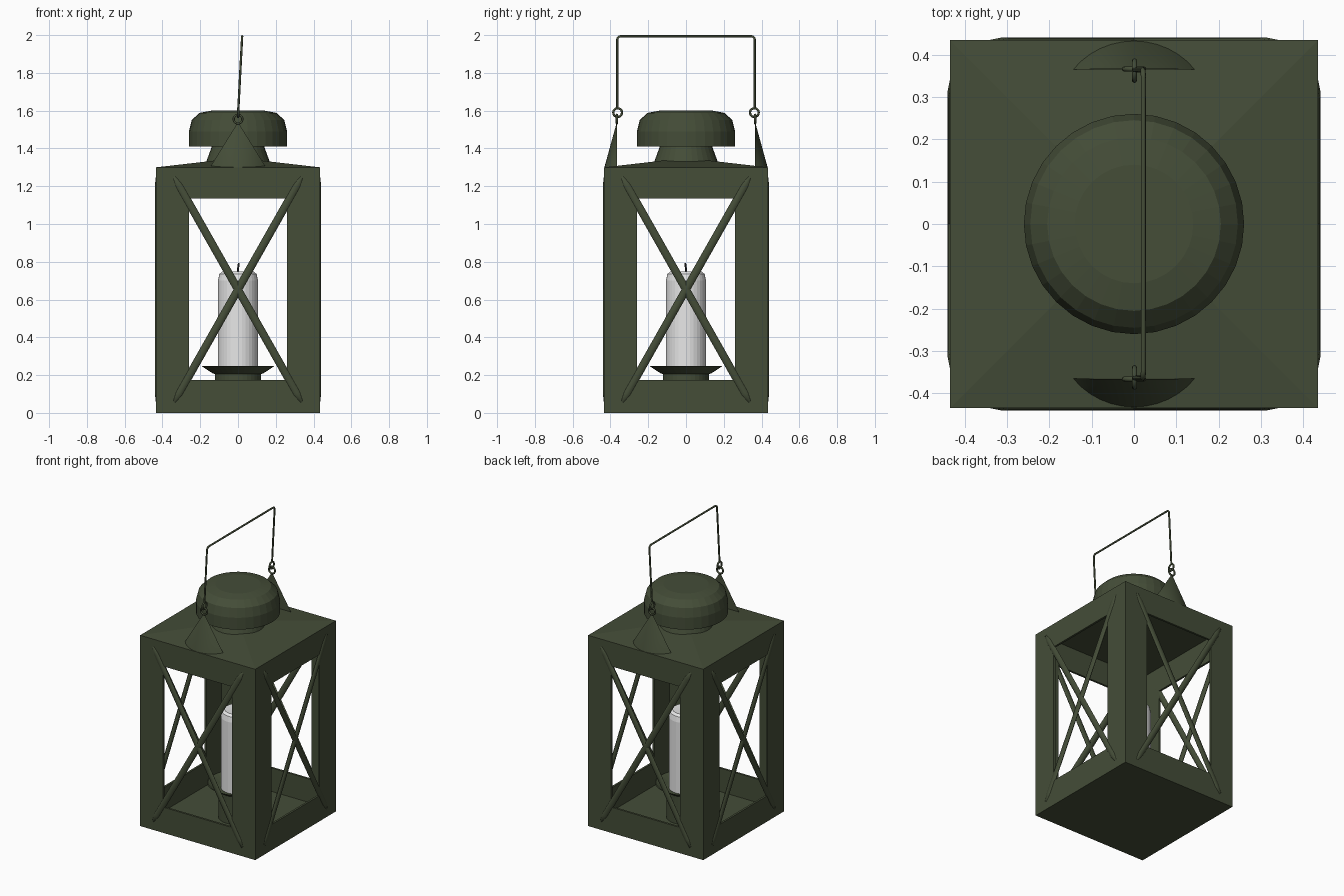
import bpy, bmesh, math
from mathutils import Matrix, Vector

if "Cube" in bpy.data.objects:
    bpy.data.objects.remove(bpy.data.objects["Cube"])


def material(name, rgb):
    m = bpy.data.materials.new(name)
    m.diffuse_color = (*rgb, 1)
    m.use_nodes = True
    m.node_tree.nodes["Principled BSDF"].inputs["Base Color"].default_value = m.diffuse_color
    return m


GREEN = material("dark green metal", (0.058, 0.074, 0.039))
WAX = material("white wax", (0.8, 0.8, 0.8))
BLACK = material("burnt wick", (0.02, 0.02, 0.02))


def finish(name, bm, mat, smooth=None):
    bmesh.ops.remove_doubles(bm, verts=bm.verts, dist=1e-5)
    bmesh.ops.recalc_face_normals(bm, faces=bm.faces)
    me = bpy.data.meshes.new(name)
    bm.to_mesh(me)
    bm.free()
    me.materials.append(mat)
    ob = bpy.data.objects.new(name, me)
    bpy.context.collection.objects.link(ob)
    if smooth:
        bpy.ops.object.select_all(action='DESELECT')
        ob.select_set(True)
        bpy.context.view_layer.objects.active = ob
        bpy.ops.object.shade_smooth_by_angle(angle=math.radians(smooth))
    return ob


def spin(bm, profile, segs, mtx=Matrix()):
    """Revolve (radius, height) points about the local z axis."""
    rings = []
    for r, z in profile:
        n = segs if r > 0 else 1
        rings.append([bm.verts.new(mtx @ Vector((r * math.cos(math.tau * i / segs),
                                                 r * math.sin(math.tau * i / segs), z)))
                      for i in range(n)])
    for a, b in zip(rings, rings[1:]):
        for i in range(segs):
            q = [a[i % len(a)], a[(i + 1) % len(a)], b[(i + 1) % len(b)], b[i % len(b)]]
            bm.faces.new(list(dict.fromkeys(q)))


def lathe(name, profile, mat, segs=32, smooth=None):
    bm = bmesh.new()
    spin(bm, profile, segs)
    return finish(name, bm, mat, smooth)


def wire(name, pts, radius, mat, cyclic=False):
    cu = bpy.data.curves.new(name, 'CURVE')
    cu.dimensions = '3D'
    cu.bevel_depth = radius
    cu.bevel_resolution = 2
    cu.use_fill_caps = True
    sp = cu.splines.new('POLY')
    sp.points.add(len(pts) - 1)
    for p, co in zip(sp.points, pts):
        p.co = (*co, 1)
    sp.use_cyclic_u = cyclic
    cu.materials.append(mat)
    ob = bpy.data.objects.new(name, cu)
    bpy.context.collection.objects.link(ob)
    bpy.ops.object.select_all(action='DESELECT')
    ob.select_set(True)
    bpy.context.view_layer.objects.active = ob
    bpy.ops.object.convert(target='MESH')


H, T = 0.434, 0.014          # half width and sheet thickness
TOP = 1.30

# Four walls, each a sheet with a window, mitred at the corners
bm = bmesh.new()
for k in range(4):
    rot = Matrix.Rotation(k * math.pi / 2, 4, 'Z')

    def rect(w, z0, z1, y):
        return [bm.verts.new(rot @ Vector(p)) for p in
                ((-w, y, z0), (w, y, z0), (w, y, z1), (-w, y, z1))]
    loops = [rect(H, 0, TOP, -H), rect(0.26, 0.175, 1.135, -H),
             rect(0.26, 0.175, 1.135, -H + T), rect(H - T, 0, TOP, -H + T)]
    for a, b in zip(loops, loops[1:]):
        for i in range(4):
            j = (i + 1) % 4
            bm.faces.new((a[i], a[j], b[j], b[i]))
finish("window_walls", bm, GREEN)

# Floor plate
bm = bmesh.new()
bmesh.ops.create_cube(bm, size=1, matrix=Matrix.Translation((0, 0, 0.0075))
                      @ Matrix.Diagonal((2 * H, 2 * H, 0.015, 1)))
finish("floor", bm, GREEN)

# Shallow pyramid roof
bm = bmesh.new()
base = [bm.verts.new((x * H, y * H, TOP)) for x, y in ((-1, -1), (1, -1), (1, 1), (-1, 1))]
apex = bm.verts.new((0, 0, 1.35))
bm.faces.new(base)
for i in range(4):
    bm.faces.new((base[i], base[(i + 1) % 4], apex))
finish("roof", bm, GREEN)

# Crossed flattened rods on each side
half = math.hypot(0.34, 0.60)
rod = [(0, -half), (0.010, -half + 0.004), (0.021, -half + 0.06),
       (0.021, half - 0.06), (0.010, half - 0.004), (0, half)]
bm = bmesh.new()
for k in range(4):
    for s in (-1, 1):
        m = (Matrix.Rotation(k * math.pi / 2, 4, 'Z') @ Matrix.Translation((0, -0.430, 0.653))
             @ Matrix.Rotation(s * math.atan2(0.34, 0.60), 4, 'Y')
             @ Matrix.Diagonal((1, 0.5, 1, 1)))
        spin(bm, rod, 8, m)
finish("cross_rods", bm, GREEN, 50)

# Chimney and cap
lathe("chimney", [(0, 1.31), (0.172, 1.31), (0.168, 1.33), (0.135, 1.42), (0, 1.42)], GREEN)
lathe("chimney_cap", [(0, 1.41), (0.26, 1.41), (0.26, 1.49), (0.245, 1.55),
                      (0.205, 1.588), (0.14, 1.6), (0, 1.6)], GREEN)

# Candle holder, candle and wick
lathe("candle_holder", [(0, 0.01), (0.122, 0.01), (0.122, 0.205), (0.135, 0.21), (0.192, 0.247),
                        (0.186, 0.248), (0.128, 0.215), (0, 0.215)], GREEN)
lathe("candle", [(0, 0.21), (0.106, 0.21), (0.106, 0.70), (0.099, 0.735),
                 (0.083, 0.748), (0, 0.742)], WAX)
wire("wick", [(0, 0, 0.735), (0, 0, 0.765), (0.003, -0.003, 0.78), (0.004, -0.004, 0.793)],
     0.005, BLACK)

# Half-cone handle brackets with eyelets and handle loops
for side, s in (("front", -1), ("back", 1)):
    bm = bmesh.new()
    arc = []
    a = 2 * math.atan2(0.067, 0.148)             # half angle of the arc
    r = 0.148 / math.sin(a)
    for i in range(13):
        t = a * (i / 6 - 1)
        arc.append(bm.verts.new((r * math.sin(t), s * (0.432 - r + r * math.cos(t)), TOP)))
    tip = bm.verts.new((0, s * 0.366, 1.54))
    for p, q in zip(arc, arc[1:]):
        bm.faces.new((p, q, tip))
    bm.faces.new((arc[-1], arc[0], tip))
    bm.faces.new(arc)
    finish(side + "_bracket", bm, GREEN, 30)
    ring = [(math.cos(math.tau * i / 20) * 0.023, math.sin(math.tau * i / 20) * 0.023)
            for i in range(20)]
    wire(side + "_eyelet", [(u, s * 0.366, 1.555 + v) for u, v in ring], 0.006, GREEN, True)
    wire(side + "_handle_loop", [(0.001, s * 0.362 + u, 1.59 + v) for u, v in ring],
         0.006, GREEN, True)

# Wire handle, leaning slightly to the right, with rounded corners
Y, Z, R = 0.364, 1.994, 0.02
path = [(-Y, 1.612)]
for c, start in ((-Y + R, 180), (Y - R, 90)):
    for i in range(6):
        t = math.radians(start - 18 * i)
        path.append((c + R * math.cos(t), Z - R + R * math.sin(t)))
path.append((Y, 1.612))
wire("handle", [(0.002 + 0.02 * (z - 1.612) / (Z - 1.612), y, z) for y, z in path], 0.006, GREEN)
